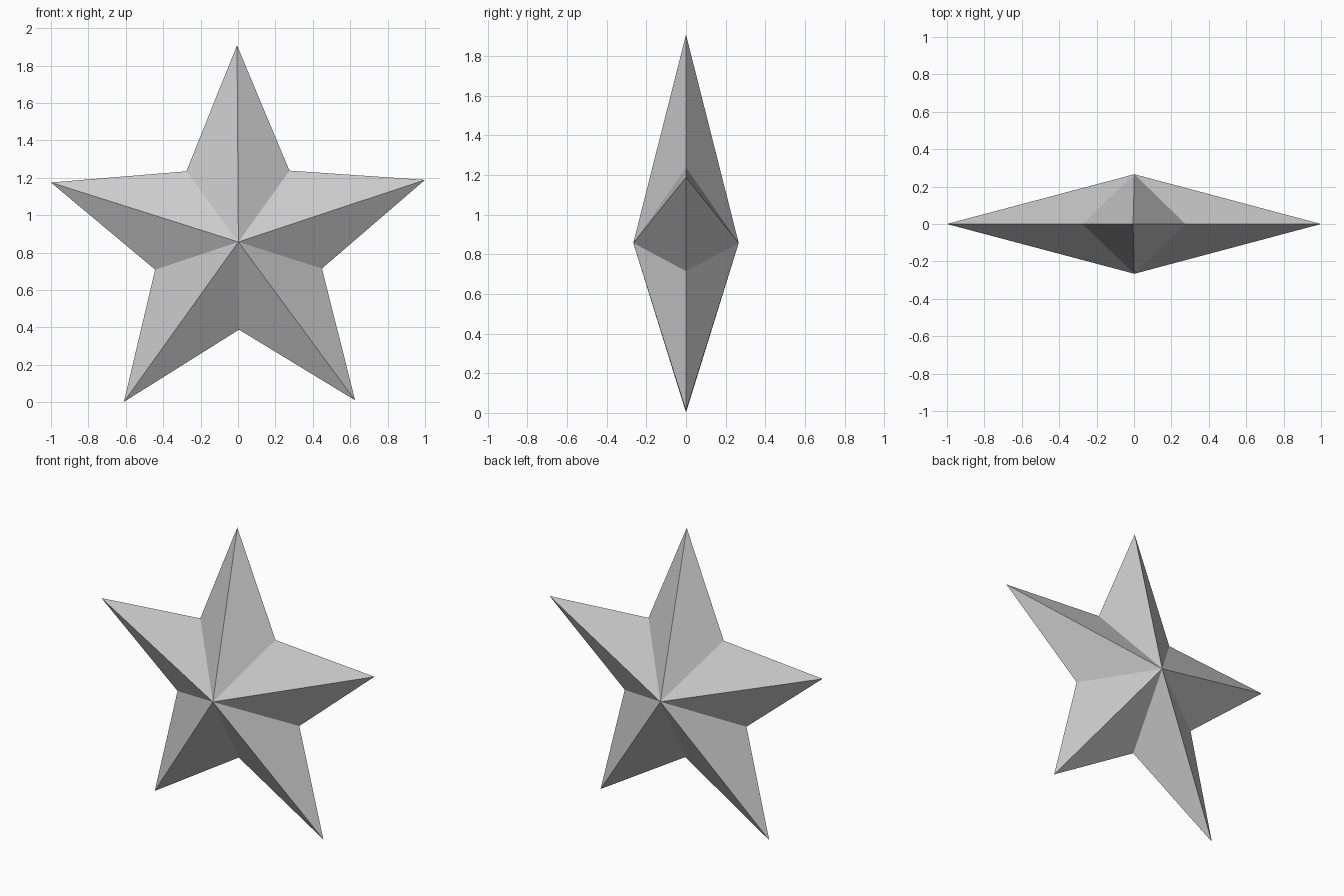
import bpy
import bmesh
from math import cos, sin, radians

cube = bpy.data.objects.get("Cube")
if cube:
    bpy.data.objects.remove(cube, do_unlink=True)

OUTER, INNER, DEPTH = 1.0515, 0.469, 0.266
TILT = 0.4                      # slight lean of the whole star, degrees
CENTRE_X, CENTRE_Z = 0.002, 0.857

# Single grey colour
grey = bpy.data.materials.new("grey")
grey.use_nodes = True
colour = (0.6, 0.6, 0.6, 1.0)
grey.diffuse_color = colour
grey.node_tree.nodes["Principled BSDF"].inputs["Base Color"].default_value = colour

# Star outline: alternating tips and notches
bm = bmesh.new()
rim = []
for i in range(10):
    r = INNER if i % 2 else OUTER
    a = radians(90 + TILT + 36 * i)
    rim.append(bm.verts.new((CENTRE_X + r * cos(a), 0, CENTRE_Z + r * sin(a))))

# Front and back peaks, each joined to the outline by a fan of facets
for y in (-DEPTH, DEPTH):
    peak = bm.verts.new((CENTRE_X, y, CENTRE_Z))
    for i in range(10):
        bm.faces.new((peak, rim[i], rim[(i + 1) % 10]))
bmesh.ops.recalc_face_normals(bm, faces=bm.faces)

mesh = bpy.data.meshes.new("star")
bm.to_mesh(mesh)
bm.free()
mesh.materials.append(grey)
star = bpy.data.objects.new("star", mesh)
bpy.context.collection.objects.link(star)
